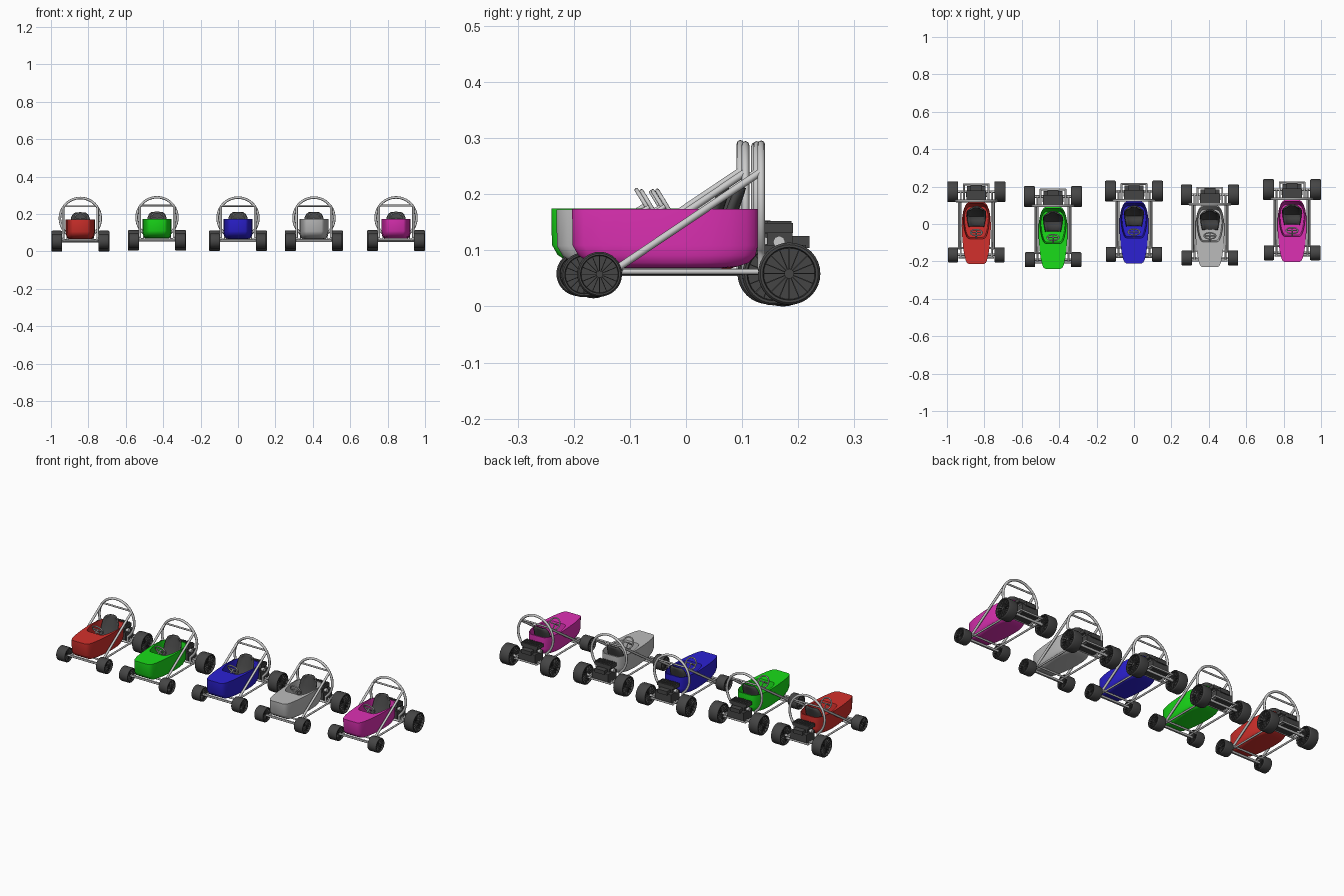
import bpy, bmesh, math
from mathutils import Vector, Matrix

if "Cube" in bpy.data.objects:
    bpy.data.objects.remove(bpy.data.objects["Cube"])

def material(name, c):
    m = bpy.data.materials.new(name)
    m.diffuse_color = (*c, 1)
    m.use_nodes = True
    m.node_tree.nodes["Principled BSDF"].inputs["Base Color"].default_value = m.diffuse_color
    return m

DARK = material("dark", (0.06, 0.06, 0.06))
parts = []

def finish(name, bm, mat=None, angle=35):
    bmesh.ops.recalc_face_normals(bm, faces=bm.faces)
    me = bpy.data.meshes.new(name)
    bm.to_mesh(me)
    bm.free()
    me.polygons.foreach_set("use_smooth", [True] * len(me.polygons))
    me.set_sharp_from_angle(angle=math.radians(angle))
    if mat:
        me.materials.append(mat)
    o = bpy.data.objects.new(name, me)
    bpy.context.collection.objects.link(o)
    parts.append(o)
    return o

def tube(name, pts, r=0.0065, cyclic=False, mat=None):
    cu = bpy.data.curves.new(name, 'CURVE')
    cu.dimensions = '3D'
    cu.bevel_depth, cu.bevel_resolution, cu.use_fill_caps = r, 2, True
    s = cu.splines.new('POLY')
    s.points.add(len(pts) - 1)
    for p, c in zip(s.points, pts):
        p.co = (*c, 1)
    s.use_cyclic_u = cyclic
    s.use_smooth = True
    if mat:
        cu.materials.append(mat)
    o = bpy.data.objects.new(name, cu)
    bpy.context.collection.objects.link(o)
    parts.append(o)
    return o

def loft(bm, rings, caps=True):
    vs = [[bm.verts.new(p) for p in r] for r in rings]
    n = len(vs[0])
    for a, b in zip(vs, vs[1:]):
        for i in range(n):
            bm.faces.new((a[i], a[(i + 1) % n], b[(i + 1) % n], b[i]))
    if caps:
        bm.faces.new(vs[0])
        bm.faces.new(vs[-1])

def add_box(bm, c, size, rot=Matrix.Identity(4)):
    bmesh.ops.create_cube(bm, size=1, matrix=Matrix.Translation(c) @ rot @ Matrix.Diagonal((*size, 1)))

# body shell: plan outline lofted downward outside, deck, then cockpit well
HALF = [(0.040, -.203), (0.050, -.197), (0.057, -.183), (0.065, -.15), (0.071, -.11), (0.076, -.05),
        (0.078, 0.0), (0.076, .045), (0.070, .08), (0.060, .108), (0.050, .122), (0.040, .128)]
OUTLINE = HALF + [(-x, y) for x, y in reversed(HALF)]

def plan(z, y0, y1, k):
    return [(x * k, y0 + (y + .203) / .331 * (y1 - y0), z) for x, y in OUTLINE]

bm = bmesh.new()
loft(bm, [plan(*l) for l in (
    (.066, -.11, .07, .70), (.068, -.145, .092, .82), (.075, -.172, .112, .92), (.088, -.192, .124, .975),
    (.106, -.202, .128, 1), (.171, -.203, .128, 1), (.171, -.068, .121, .91),
    (.160, -.066, .119, .89), (.085, -.06, .105, .82))])
body = finish("body_shell", bm)

# bucket seat: curved sheet with side bolsters
bm = bmesh.new()
rows = [(-.002, .092, .042), (.03, .083, .049), (.055, .088, .052), (.075, .115, .053),
        (.088, .15, .053), (.098, .18, .050), (.104, .198, .042), (.107, .208, .028)]
grid = []
for y, z, w in rows:
    back = min(1, max(0, (z - .085) / .04))
    grid.append([])
    for i in range(9):
        t = i / 4 - 1
        curl = .016 * abs(t) ** 3
        grid[-1].append(bm.verts.new((t * w, y - curl * back, z + curl * (1 - back))))
for a, b in zip(grid, grid[1:]):
    for i in range(8):
        bm.faces.new((a[i], a[i + 1], b[i + 1], b[i]))
seat = finish("seat", bm, DARK)
seat.modifiers.new("thickness", 'SOLIDIFY').thickness = .008

# wheels: lathed tyre and hub with radial ribs
def wheel(name, x, y, z, r, w):
    bm = bmesh.new()
    def lathe(profile, n):
        loft(bm, [[(x + px * w, y + pr * r * math.cos(2 * math.pi * i / n), z + pr * r * math.sin(2 * math.pi * i / n))
                   for i in range(n)] for px, pr in profile])
    side = [(.28, .1), (.28, .82), (.5, .85), (.5, .93), (.46, .98), (.40, 1)]
    lathe([(-a, b) for a, b in side] + side[::-1], 32)
    lathe([(-.46, .16), (.46, .16)], 16)
    for s in (-1, 1):
        for k in range(8):
            add_box(bm, (x + s * .34 * w, y, z), (.14 * w, 1.68 * r, .035 * r), Matrix.Rotation(k * math.pi / 8, 4, 'X'))
    finish(name, bm, DARK)

FY, FZ, RY, RZ = -.154, .0545, .184, .0555
for side, s in (("left", -1), ("right", 1)):
    wheel("front_wheel_" + side, s * .124, FY, FZ, .040, .054)
    wheel("rear_wheel_" + side, s * .126, RY, RZ, .0555, .058)
    # side frame rail and diagonal brace
    tube("frame_rail_" + side, [(s * .083, -.17, .059), (s * .083, .19, .059)], .005)
    tube("brace_" + side, [(s * .092, -.118, .068), (s * .092, .132, .236)])
    tube("brace_foot_" + side, [(s * .083, -.118, .059), (s * .094, -.118, .070)], .006)
    # rear engine mount rail
    tube("engine_rail_" + side, [(s * .066, .13, .062), (s * .066, .225, .062)], .005)

# axles and cross members
tube("front_axle", [(-.14, FY, FZ), (.14, FY, FZ)], .006)
tube("front_beam_fore", [(-.095, -.168, .059), (.095, -.168, .059)], .005)
tube("front_beam_aft", [(-.095, -.118, .059), (.095, -.118, .059)], .005)
tube("rear_axle", [(-.14, RY, RZ), (.14, RY, RZ)], .007)
tube("rear_beam", [(-.09, .134, .061), (.09, .134, .061)], .006)
tube("rear_bumper_beam", [(-.07, .222, .062), (.07, .222, .062)], .005)

# roll hoop and cross bar
arc = [math.radians(-52 + 284 * i / 40) for i in range(41)]
hoop = [(.109 * math.cos(a), .134, .177 + .109 * math.sin(a)) for a in arc]
tube("roll_hoop", [(hoop[0][0], .134, .06)] + hoop + [(hoop[-1][0], .134, .06)], .0068)
tube("hoop_cross_bar", [(-.09, .134, .242), (.09, .134, .242)], .005)

# steering wheel, spokes and column
C, U = Vector((0, -.035, .177)), Vector((0, -.52, .855))
X, N = Vector((1, 0, 0)), Vector((0, -.855, -.52))
def rim(a, r=.031):
    return C + X * (r * math.cos(a)) + U * (r * math.sin(a))
tube("steering_rim", [rim(2 * math.pi * i / 32) for i in range(32)], .0038, True)
tube("steering_cross_spoke", [rim(0), C, rim(math.pi)], .003)
tube("steering_lower_spoke", [C, rim(-math.pi / 2)], .003)
tube("steering_column", [C, C + N * .1], .004)

# engine: block, finned cover, crank case and end caps
bm = bmesh.new()
add_box(bm, (0, .176, .082), (.10, .075, .05))
add_box(bm, (0, .167, .116), (.08, .045, .03))
add_box(bm, (0, .166, .137), (.105, .050, .018))
for i in range(7):
    add_box(bm, ((i - 3) * .014, .166, .1475), (.006, .044, .004))
add_box(bm, (0, .205, .112), (.06, .03, .022))
finish("engine", bm, DARK)
tube("engine_shaft", [(-.056, .166, .112), (.056, .166, .112)], .011)

# five karts in a staggered row: (x, y, z shift, paint)
KARTS = [("red", -.843, -.011, 0, (.65, .03, .025)), ("green", -.433, -.037, .004, (.01, .72, .01)),
         ("blue", 0, -.008, .002, (.025, .015, .65)), ("silver", .406, -.028, .002, (.5, .5, .5)),
         ("magenta", .845, 0, .003, (.72, .03, .45))]
originals = list(parts)
for n, x, y, z, col in KARTS:
    for o in originals:
        c = o.copy()
        c.name = n + "_" + o.name
        c.location = (x, y, z)
        if o is body:
            c.data = o.data.copy()
            c.data.materials.append(material(n + "_paint", col))
        bpy.context.collection.objects.link(c)
for o in originals:
    bpy.data.objects.remove(o)
